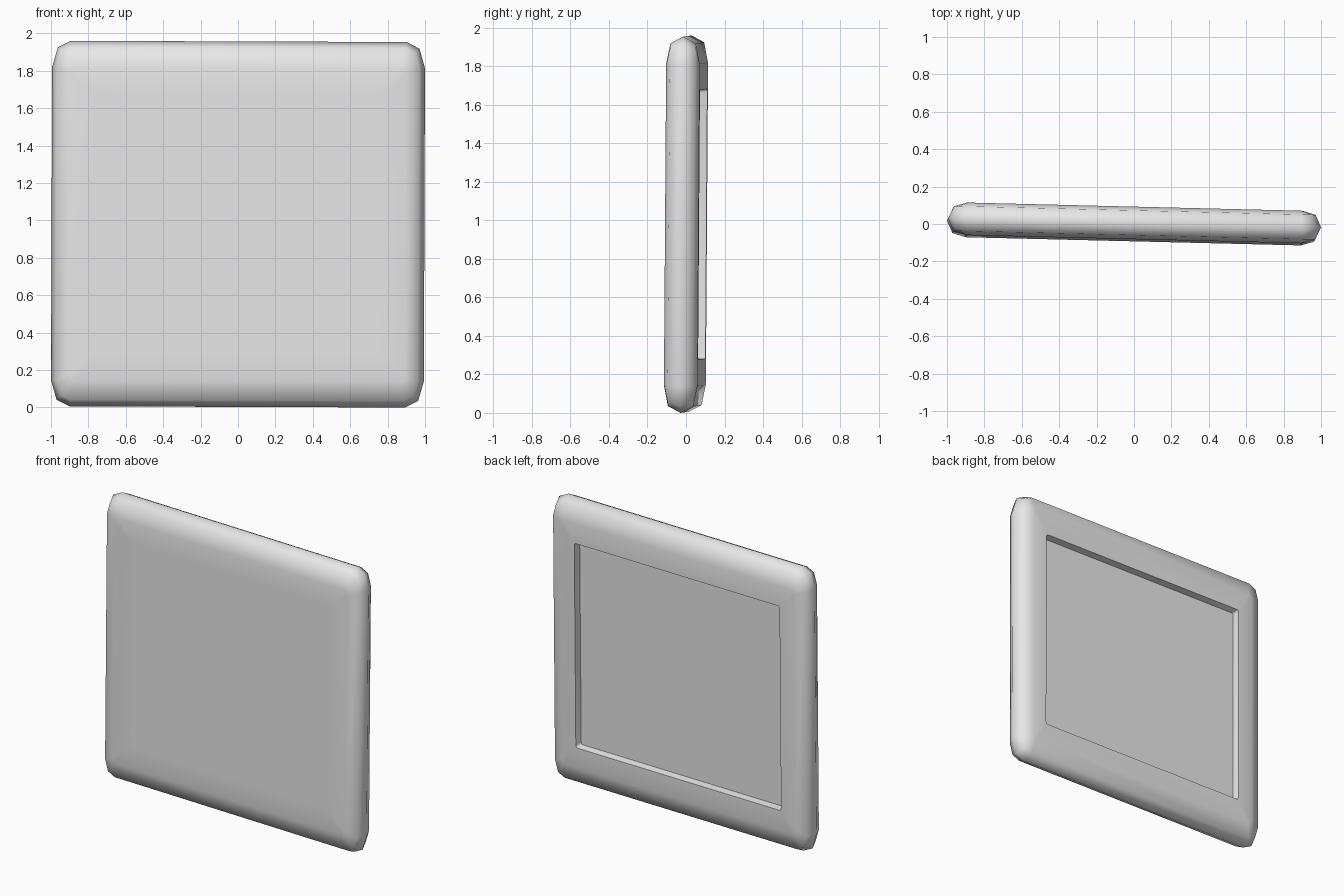
import bpy
import bmesh
from math import radians
from mathutils import Matrix

cube = bpy.data.objects.get("Cube")
if cube:
    bpy.data.objects.remove(cube, do_unlink=True)

HX, HZ = 0.997, 0.977      # half width and half height
HALF = 0.087               # half thickness

# Plain grey finish
grey = bpy.data.materials.new("plain_grey")
grey.use_nodes = True
colour = (0.8, 0.8, 0.8, 1)
grey.diffuse_color = colour
grey.node_tree.nodes["Principled BSDF"].inputs["Base Color"].default_value = colour

bm = bmesh.new()


def ring(hx, hz, y, corner):
    """Rectangle loop with cut corners, in the plane at depth y."""
    quarter = [(hx, hz - 0.14 * corner),
               (hx - 0.03 * corner, hz - 0.035 * corner),
               (hx - 0.1 * corner, hz)]
    points = []
    for sx, sz in ((1, 1), (-1, 1), (-1, -1), (1, -1)):
        for x, z in (quarter if sx * sz > 0 else quarter[::-1]):
            points.append(bm.verts.new((sx * x, y, sz * z)))
    return points


# Loops from the flat front, over the rounded rim, to the recessed back
loops = [
    ring(HX - 0.25, HZ - 0.28, -HALF, 0.12),
    ring(HX - 0.10, HZ - 0.14, -HALF, 0.25),
    ring(HX - 0.03, HZ - 0.035, -0.066, 0.75),
    ring(HX, HZ, 0, 1),
    ring(HX - 0.03, HZ - 0.035, 0.066, 0.75),
    ring(HX - 0.10, HZ - 0.14, HALF, 0.25),
    ring(0.79, 0.70, HALF, 0.12),
    ring(0.785, 0.695, HALF - 0.05, 0.12),
]
for a, b in zip(loops, loops[1:]):
    for i in range(len(a)):
        j = (i + 1) % len(a)
        bm.faces.new((a[i], a[j], b[j], b[i]))
bm.faces.new(loops[0])     # front face
bm.faces.new(loops[-1])    # recess floor
bmesh.ops.recalc_face_normals(bm, faces=bm.faces)

# Slight lean and turn, then stand on the ground
turn = (Matrix.Rotation(radians(-1.4), 4, 'Z')
        @ Matrix.Rotation(radians(0.2), 4, 'Y')
        @ Matrix.Rotation(radians(-0.4), 4, 'X'))
bm.transform(turn)
lowest = min(v.co.z for v in bm.verts)
bm.transform(Matrix.Translation((0, 0, -lowest)))

mesh = bpy.data.meshes.new("recessed_panel")
bm.to_mesh(mesh)
bm.free()
mesh.materials.append(grey)
panel = bpy.data.objects.new("recessed_panel", mesh)
bpy.context.collection.objects.link(panel)

# Smooth rim, crisp recess edges
bpy.ops.object.select_all(action='DESELECT')
panel.select_set(True)
bpy.context.view_layer.objects.active = panel
bpy.ops.object.shade_smooth_by_angle(angle=radians(62))
